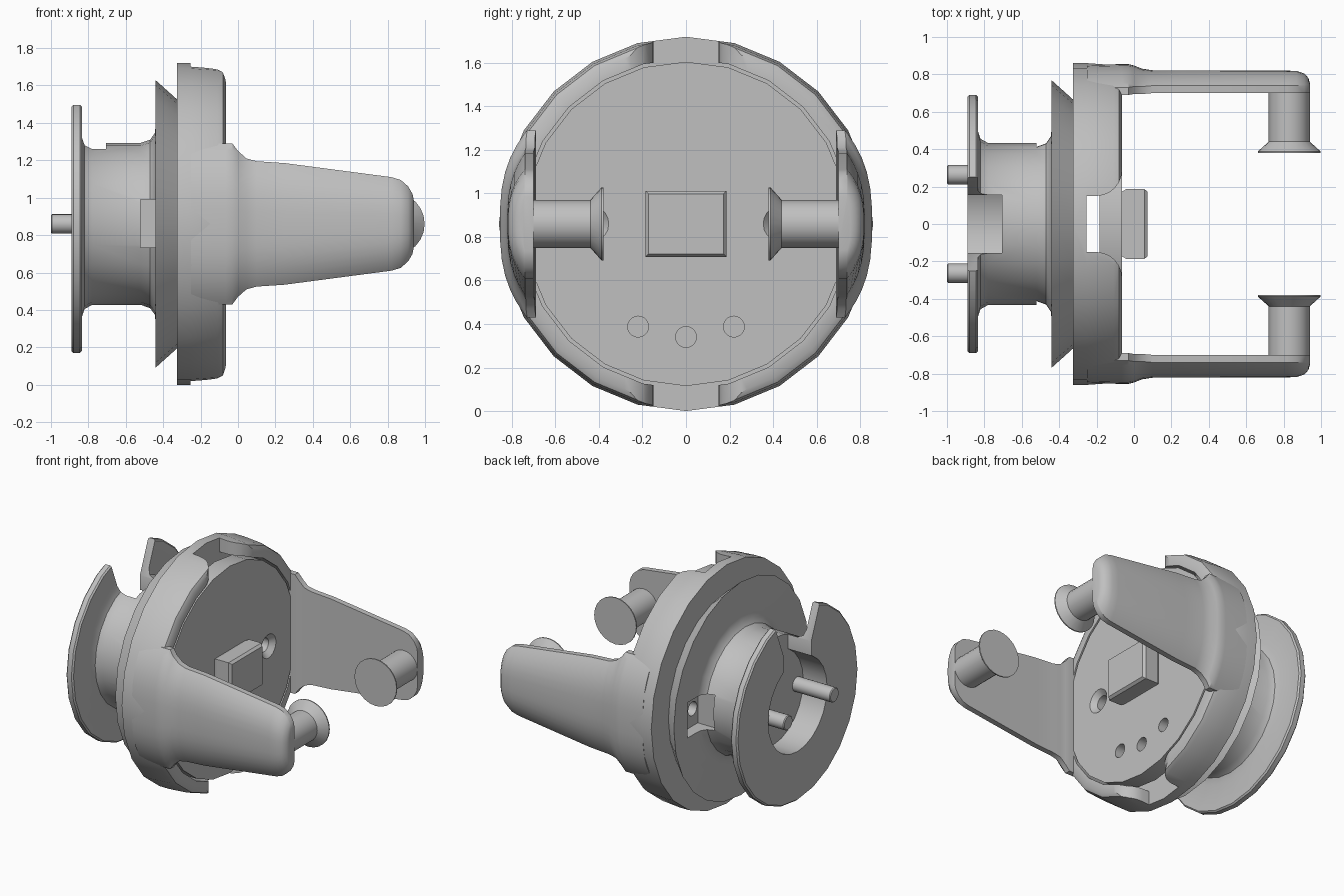
import bpy, bmesh
from math import radians, pi, sin, cos
from mathutils import Matrix, Vector

if "Cube" in bpy.data.objects:
    bpy.data.objects.remove(bpy.data.objects["Cube"])

MID = 0.86  # height of the main axis

grey = bpy.data.materials.new("light grey")
grey.use_nodes = True
grey.diffuse_color = (0.527, 0.527, 0.527, 1)
grey.node_tree.nodes["Principled BSDF"].inputs["Base Color"].default_value = grey.diffuse_color


def finish(name, bm):
    bmesh.ops.recalc_face_normals(bm, faces=bm.faces)
    mesh = bpy.data.meshes.new(name)
    bm.to_mesh(mesh)
    bm.free()
    mesh.materials.append(grey)
    ob = bpy.data.objects.new(name, mesh)
    bpy.context.collection.objects.link(ob)
    return ob


def select(ob):
    bpy.ops.object.select_all(action='DESELECT')
    ob.select_set(True)
    bpy.context.view_layer.objects.active = ob


def smooth(ob):
    select(ob)
    bpy.ops.object.shade_smooth_by_angle(angle=radians(32))


def loft(name, rings):
    """Skin a row of equal point rings and cap both ends."""
    bm = bmesh.new()
    rows = [[bm.verts.new(p) for p in ring] for ring in rings]
    n = len(rows[0])
    for a, b in zip(rows, rows[1:]):
        for i in range(n):
            j = (i + 1) % n
            bm.faces.new((a[i], a[j], b[j], b[i]))
    bm.faces.new(rows[0])
    bm.faces.new(rows[-1])
    return finish(name, bm)


def lathe(name, profile, matrix, sides=24):
    """Turn (height, radius) points around the local z axis."""
    rings = []
    for h, r in profile:
        turn = [2 * pi * i / sides for i in range(sides)]
        rings.append([matrix @ Vector((r * cos(t), r * sin(t), h)) for t in turn])
    return loft(name, rings)


def prism(name, points, lo, hi, axis):
    place = (lambda a, b, t: (t, a, b)) if axis == 'x' else (lambda a, b, t: (a, b, t))
    return loft(name, [[place(a, b, t) for a, b in points] for t in (lo, hi)])


def cut(ob, cutter):
    select(ob)
    mod = ob.modifiers.new("cut", 'BOOLEAN')
    mod.operation = 'DIFFERENCE'
    mod.solver = 'EXACT'
    mod.object = cutter
    bpy.ops.object.modifier_apply(modifier=mod.name)


def along_x(y=0, z=MID):
    return Matrix.Translation((0, y, z)) @ Matrix.Rotation(pi / 2, 4, 'Y')


# Turned body: bore, rear flange, hub, tapered collar, back plate and outer ring
body = lathe("body", [
    (-0.70, 0.001), (-0.70, 0.335), (-0.89, 0.335), (-0.89, 0.68), (-0.88, 0.69),
    (-0.845, 0.69), (-0.835, 0.68), (-0.835, 0.50), (-0.82, 0.455), (-0.78, 0.433),
    (-0.52, 0.433), (-0.47, 0.45), (-0.445, 0.485), (-0.44, 0.53), (-0.44, 0.768),
    (-0.325, 0.665), (-0.325, 0.86), (-0.25, 0.86), (-0.11, 0.85), (-0.08, 0.84),
    (-0.065, 0.815), (-0.065, 0.76), (-0.255, 0.76), (-0.255, 0.001)], along_x())
# Inner face plate
face = lathe("face_plate", [(-0.185, 0.001), (-0.185, 0.745), (-0.065, 0.745),
                            (-0.065, 0.001)], along_x())

cutters = []
# Flared notch through the flange and hub top
notch = [(-0.155, 0.1), (-0.155, 0.4), (-0.30, 0.76), (0.30, 0.76), (0.155, 0.4), (0.155, 0.1)]
cutters.append(prism("flange_notch", [(y, MID + z) for y, z in notch], -1, -0.705, 'x'))
cut(body, cutters[-1])

# Round-cornered gap across the ring, top and bottom
edge = [(-0.254, 0.15)]
for k in range(7):
    t = pi / 2 * k / 6
    edge.append((-0.2 + 0.136 * sin(t), 0.29 - 0.14 * cos(t)))
edge.append((0.05, 0.29))
gap = edge + [(x, -y) for x, y in reversed(edge)]
cutters.append(prism("ring_gap", gap, -0.2, 2, 'z'))
cut(body, cutters[-1])

for s in (-1, 1):
    # Side window where the hub meets the collar
    box = [(s * 0.38, 0.735), (s * 0.61, 0.735), (s * 0.61, 0.99), (s * 0.38, 0.99)]
    cutters.append(prism("side_window", box, -0.52, -0.36, 'x'))
    cut(body, cutters[-1])
    # Countersunk screw hole
    cutters.append(lathe("screw_hole", [(-0.5, 0.05), (-0.1, 0.05), (-0.06, 0.09),
                                        (0, 0.09)], along_x(s * 0.44), 20))
    cut(body, cutters[-1])
    cut(face, cutters[-1])

# Three small holes low in the face
for y, z in ((-0.22, 0.388), (0, 0.34), (0.22, 0.388)):
    cutters.append(lathe("small_hole", [(-0.22, 0.048), (0, 0.048)], along_x(y, z), 20))
    cut(face, cutters[-1])

for c in cutters:
    bpy.data.objects.remove(c)
smooth(body)
smooth(face)

# Centre block with chamfered edges
block_sections = [(-0.07, 0.17, 0.14), (-0.04, 0.187, 0.152), (0.055, 0.187, 0.152), (0.073, 0.172, 0.138)]
loft("centre_block", [[(x, -a, MID - b), (x, a, MID - b), (x, a, MID + b), (x, -a, MID + b)]
                      for x, a, b in block_sections])

# Arm stations: x, half width, outer y, inner y
stations = [
    (-0.25, 0.43, 0.85, 0.69), (-0.065, 0.43, 0.855, 0.69), (-0.03, 0.43, 0.855, 0.69),
    (0.0, 0.39, 0.847, 0.695), (0.045, 0.35, 0.83, 0.695), (0.1, 0.335, 0.822, 0.70),
    (0.25, 0.325, 0.822, 0.70), (0.82, 0.25, 0.82, 0.70), (0.87, 0.235, 0.818, 0.70),
    (0.91, 0.20, 0.805, 0.70), (0.933, 0.16, 0.78, 0.70), (0.94, 0.125, 0.755, 0.70)]
for side, s in (("left", 1), ("right", -1)):
    rings = []
    for x, w, outer, inner in stations:
        rim = inner + 0.04
        ring = [(x, s * inner, MID + w), (x, s * inner, MID - w)]
        for k in range(-8, 9):
            u = sin(pi / 2 * k / 8)
            ring.append((x, s * (rim + (outer - rim) * (1 - abs(u) ** 2.8)), MID + w * u))
        rings.append(ring)
    smooth(loft("arm_" + side, rings))

    # Inward peg with a flared end
    turn = Matrix.Translation((0.83, 0, MID)) @ Matrix.Rotation(-s * pi / 2, 4, 'X')
    smooth(lathe("peg_" + side, [(0.38, 0.168), (0.388, 0.168), (0.44, 0.11), (0.72, 0.11)], turn))

    # Rear pin
    smooth(lathe("rear_pin_" + side, [(-1.0, 0.046), (-0.994, 0.052), (-0.68, 0.052)],
                 along_x(s * 0.263), 20))
